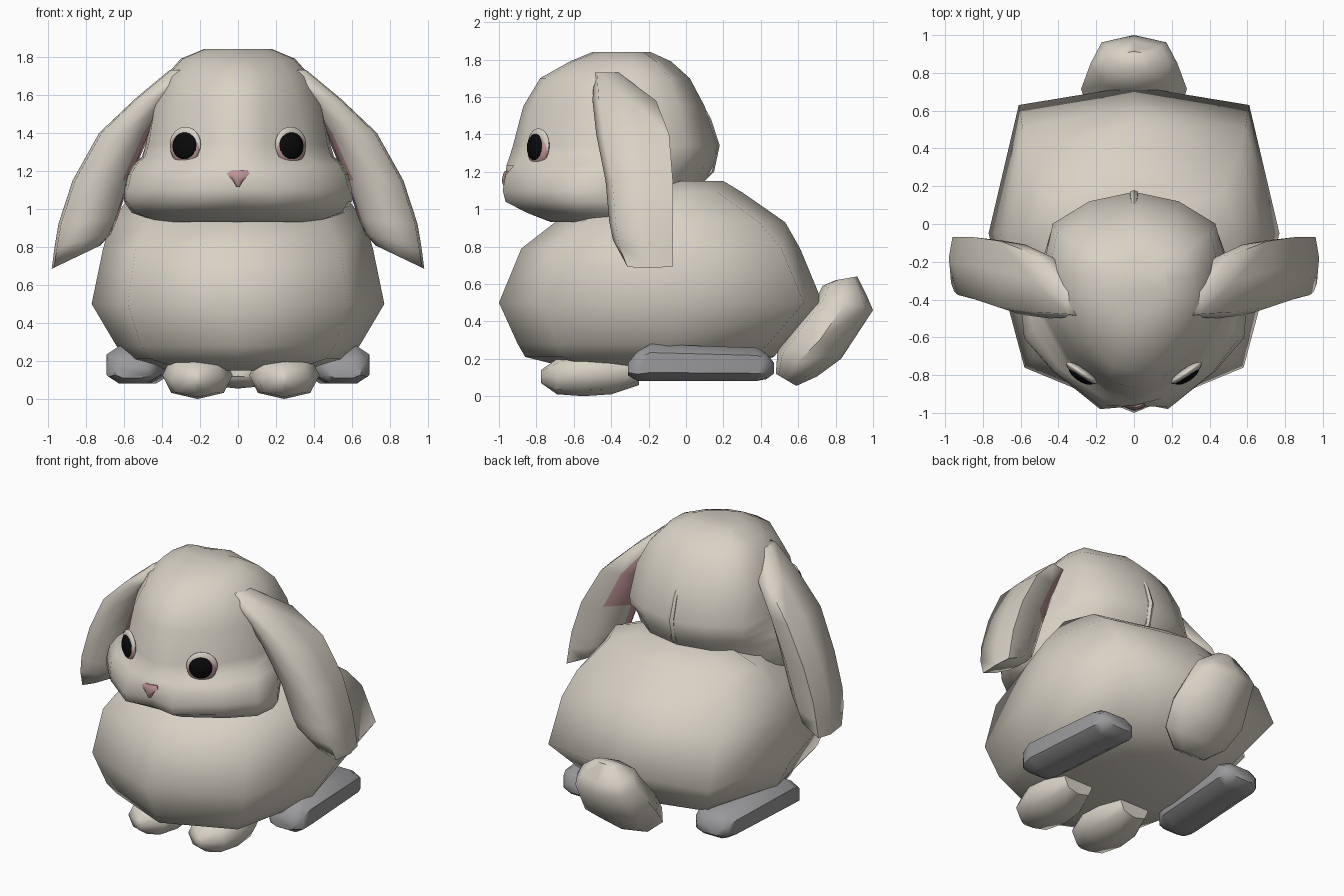
import bpy, bmesh, math
from mathutils import Vector

if "Cube" in bpy.data.objects:
    bpy.data.objects.remove(bpy.data.objects["Cube"])


def material(name, r, g, b):
    m = bpy.data.materials.new(name)
    m.diffuse_color = (r, g, b, 1)
    m.use_nodes = True
    m.node_tree.nodes["Principled BSDF"].inputs["Base Color"].default_value = m.diffuse_color
    return m


FUR = material("cream_fur", 0.69, 0.645, 0.56)
PINK = material("soft_pink", 0.53, 0.31, 0.32)
GREY = material("grey_foot", 0.32, 0.32, 0.33)
BLACK = material("eye_black", 0.003, 0.003, 0.003)


def finish(bm, name, mats, angle):
    bmesh.ops.recalc_face_normals(bm, faces=bm.faces)
    me = bpy.data.meshes.new(name)
    bm.to_mesh(me)
    bm.free()
    for m in mats:
        me.materials.append(m)
    ob = bpy.data.objects.new(name, me)
    bpy.context.collection.objects.link(ob)
    bpy.ops.object.select_all(action='DESELECT')
    ob.select_set(True)
    bpy.context.view_layer.objects.active = ob
    bpy.ops.object.shade_smooth_by_angle(angle=math.radians(angle))
    return ob


def loft(name, rings, mats, angle=50, rule=None):
    """Skin closed rings of equal point count; rule(i, j) picks the material."""
    bm = bmesh.new()
    vs = [[bm.verts.new(p) for p in r] for r in rings]
    n = len(vs[0])
    for i in range(len(vs) - 1):
        for j in range(n):
            k = (j + 1) % n
            f = bm.faces.new((vs[i][j], vs[i][k], vs[i + 1][k], vs[i + 1][j]))
            if rule:
                f.material_index = rule(i, j)
    bm.faces.new(vs[0])
    bm.faces.new(vs[-1])
    return finish(bm, name, mats, angle)


def mirror_ring(half, z):
    """Closed ring from a half outline running front centre to back centre."""
    return [Vector((x, y, z)) for x, y in half] + \
           [Vector((-x, y, z)) for x, y in half[-2:0:-1]]


def oval(c, u, v, n=8, power=1.0, turn=0.5):
    """Ring round c with half axes u and v; power below 1 squares it off."""
    pts = []
    for i in range(n):
        a = 2 * math.pi * (i + turn) / n
        ca, sa = math.cos(a), math.sin(a)
        pts.append(Vector(c) + Vector(u) * math.copysign(abs(ca) ** power, ca)
                   + Vector(v) * math.copysign(abs(sa) ** power, sa))
    return pts


# Body: z, then front, front corner, side, back corner, back
body = [
    (0.15, [(0, -.62), (.28, -.50), (.36, -.1), (.28, .22), (0, .30)]),
    (0.21, [(0, -.86), (.46, -.66), (.58, -.1), (.42, .36), (0, .47)]),
    (0.28, [(0, -.90), (.51, -.70), (.64, -.09), (.48, .44), (0, .53)]),
    (0.50, [(0, -1.0), (.58, -.76), (.77, -.05), (.61, .63), (0, .73)]),
    (0.79, [(0, -.88), (.54, -.70), (.71, -.05), (.59, .51), (0, .61)]),
    (0.93, [(0, -.70), (.47, -.56), (.67, -.05), (.56, .39), (0, .53)]),
    (1.09, [(0, -.30), (.40, -.25), (.55, -.02), (.47, .17), (0, .30)]),
    (1.15, [(0, -.10), (.25, -.08), (.37, -.02), (.29, .11), (0, .20)]),
]
loft("body", [mirror_ring(h, z) for z, h in body], [FUR], 85)


# Head: z, front y, muzzle puff, half width, widest y, back y
def head_half(yf, puff, w, ym, yb):
    d, bx = ym - yf, min(0.9 * w, 0.43)
    return [(0, yf), (.3 * w, yf + puff), (.72 * w, yf + .32 * d), (.97 * w, yf + .65 * d),
            (w, ym), (bx, ym + .6 * (yb - ym)), (bx * .55, yb - .05), (0, yb)]


head = [
    (0.93, -.72, .01, .42, -.42, -.10),
    (0.98, -.84, -.01, .56, -.42, .00),
    (1.04, -.935, -.03, .60, -.42, .03),
    (1.10, -.945, -.035, .60, -.42, .07),
    (1.18, -.965, .00, .58, -.40, .12),
    (1.235, -.96, .04, .55, -.34, .15),
    (1.275, -.945, .06, .505, -.26, .16),
    (1.34, -.925, .06, .485, -.25, .17),
    (1.55, -.87, .04, .45, -.25, .10),
    (1.70, -.78, .03, .38, -.25, .02),
    (1.79, -.62, .02, .30, -.28, -.08),
    (1.84, -.50, .02, .18, -.28, -.19),
]
loft("head", [mirror_ring(head_half(*r[1:]), r[0]) for r in head], [FUR], 60)

# Fold of fur down the back of the head
fold = [(.05, 1.12, .012), (.13, 1.2, .02), (.16, 1.34, .025), (.115, 1.48, .018), (.06, 1.58, .01)]
loft("head_fold", [oval((0, y, z), (w, 0, 0), (0, .02, 0), 6) for y, z, w in fold], [FUR])

# Nose: small tapering wedge with its point down
nose = [(1.115, .008, -.95), (1.15, .03, -.962), (1.185, .066, -.955), (1.205, .055, -.945)]
loft("nose", [oval((0, y, z), (w, 0, 0), (0, .025, 0), 8) for z, w, y in nose], [PINK])

# Tail: inner (y, z), outer (y, z), half width
tail = [((.48, .12), (.59, .055), .12), ((.49, .25), (.70, .105), .24),
        ((.60, .40), (.83, .20), .28), ((.70, .53), (1.0, .46), .23),
        ((.73, .59), (.97, .53), .19), ((.80, .62), (.915, .64), .09)]
rings = []
for (y1, z1), (y2, z2), w in tail:
    c = (0, (y1 + y2) / 2, (z1 + z2) / 2)
    rings.append(oval(c, (w, 0, 0), (0, (y2 - y1) / 2, (z2 - z1) / 2), 8, .85, 0))
loft("tail", rings, [FUR], 60)

# Ear sections: z, inner x, outer x, front y, back y, inner rise
ear = [(1.73, .20, .36, -.49, -.36, 0), (1.58, .37, .54, -.50, -.16, 0),
       (1.40, .49, .73, -.48, -.09, 0), (1.15, .60, .87, -.43, -.07, 0),
       (0.92, .67, .945, -.41, -.07, .02), (0.80, .70, .965, -.39, -.07, .06),
       (0.685, .75, .98, -.34, -.07, .11)]
# Section outline: outer shell first, then the inner side
ear_shape = [(.03, .1), (.45, 0), (.95, .1), (1, .6), (.92, 1), (.35, .95), (-.12, .6), (-.08, .3)]

# Front foot: y, half width, bottom z, top z
paw = [(-.775, .02, .07, .14), (-.69, .14, .01, .20), (-.55, .185, .0, .25),
       (-.40, .175, .01, .24), (-.25, .11, .06, .22)]
# Hind foot: y, half width, bottom z, top z
hind = [(-.31, .09, .11, .18), (-.26, .13, .08, .24), (-.19, .145, .08, .28),
        (.38, .145, .08, .26), (.43, .13, .09, .23), (.47, .09, .12, .18)]


def eye_disc(name, s, x, y, z, rx, rz, depth, mat):
    bm = bmesh.new()
    bmesh.ops.create_uvsphere(bm, u_segments=20, v_segments=12, radius=1)
    a = math.radians(34)
    for v in bm.verts:
        px, py, pz = v.co.x * rx, v.co.y * depth, v.co.z * rz
        v.co = (s * (x + px * math.cos(a) - py * math.sin(a)),
                y + px * math.sin(a) + py * math.cos(a), z + pz)
    finish(bm, name, [mat], 60)


for s, side in ((1, "right"), (-1, "left")):
    rings = [[Vector((s * (xi + (xo - xi) * u), yf + (yb - yf) * t, z + rise * (1 - u)))
              for u, t in ear_shape] for z, xi, xo, yf, yb, rise in ear]
    loft(side + "_ear", rings, [FUR, PINK], 75,
         lambda i, j: 1 if j >= 5 and 1 <= i <= 3 and (i < 3 or j == 6) else 0)

    rings = [oval((s * .228 + .015, y, (a + b) / 2), (w, 0, 0), (0, 0, (b - a) / 2), 8, .85, 0)
             for y, w, a, b in paw]
    loft(side + "_front_foot", rings, [FUR], 55)

    # Hind feet splay slightly outward towards the front
    rings = [oval((s * (.535 - .07 * y), y, (a + b) / 2), (w * 1.05, 0, 0),
                  (0, 0, (b - a) * .52), 8, .7) for y, w, a, b in hind]
    loft(side + "_hind_foot", rings, [GREY], 50)

    # Eye with a lid, a pink rim and a dark ball
    eye_disc(side + "_eye_lid", s, .277, -.788, 1.34, .098, .092, .025, FUR)
    eye_disc(side + "_eye_rim", s, .279, -.792, 1.322, .092, .09, .028, PINK)
    eye_disc(side + "_eye", s, .277, -.797, 1.329, .08, .077, .037, BLACK)
